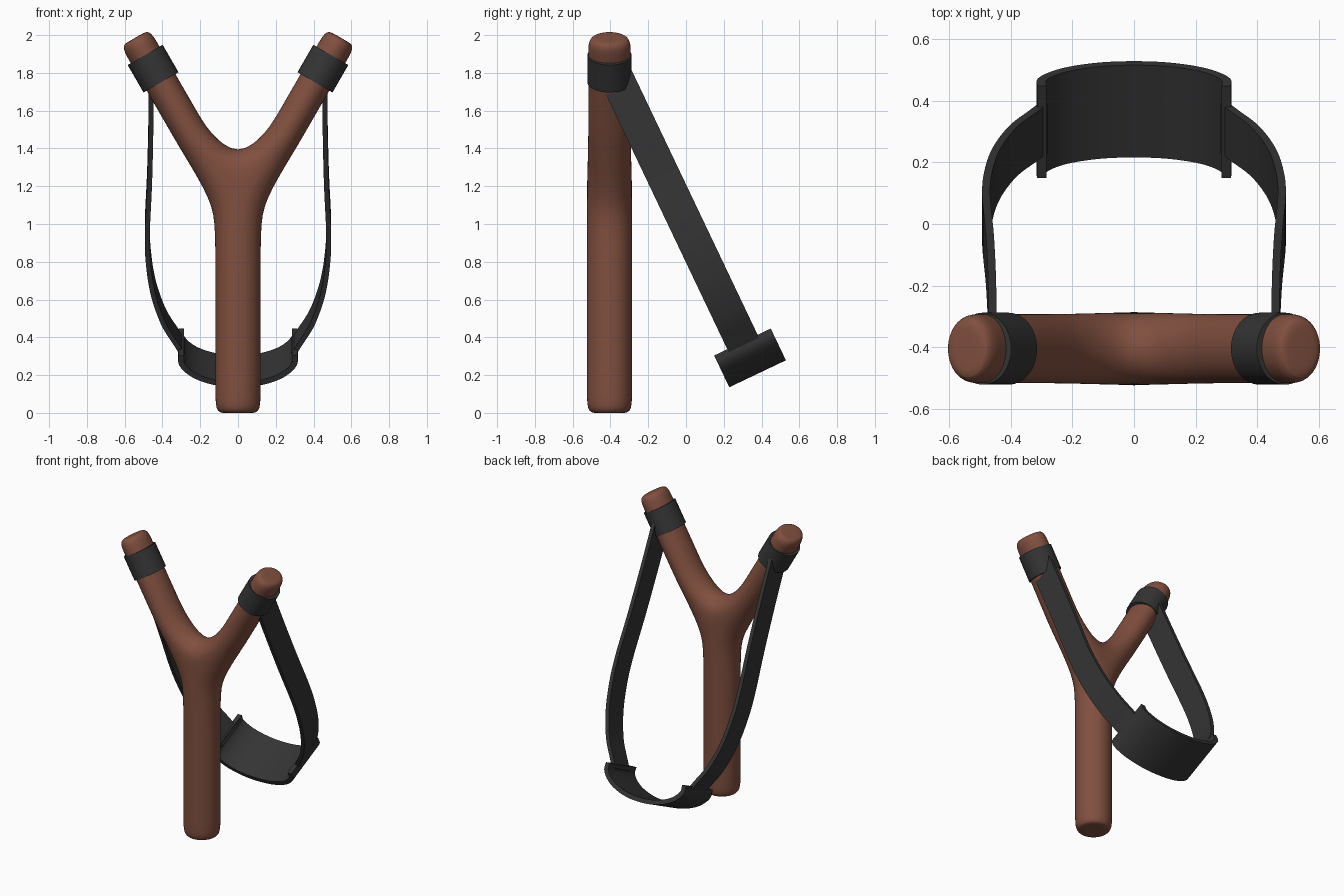
import bpy, bmesh, math
from mathutils import Vector

if "Cube" in bpy.data.objects:
    bpy.data.objects.remove(bpy.data.objects["Cube"])

def material(name, color):
    m = bpy.data.materials.new(name)
    m.diffuse_color = (*color, 1)
    m.use_nodes = True
    m.node_tree.nodes["Principled BSDF"].inputs["Base Color"].default_value = m.diffuse_color
    return m

WOOD = material("wood", (0.22, 0.08, 0.05))
RUBBER = material("rubber", (0.035, 0.035, 0.035))
Y0 = -0.405                                   # depth of the wooden fork
S, C = 0.5, math.sqrt(0.75)                   # fork arms lean 30 degrees

def make_object(name, bm, mat, mirror=False):
    bmesh.ops.recalc_face_normals(bm, faces=bm.faces)
    me = bpy.data.meshes.new(name)
    bm.to_mesh(me)
    bm.free()
    me.materials.append(mat)
    ob = bpy.data.objects.new(name, me)
    bpy.context.collection.objects.link(ob)
    bpy.ops.object.select_all(action='DESELECT')
    ob.select_set(True)
    bpy.context.view_layer.objects.active = ob
    bpy.ops.object.shade_smooth_by_angle(angle=math.radians(40))
    if mirror:
        m = ob.modifiers.new("mirror", 'MIRROR')
        m.use_clip = True
    return ob

def arm_point(t, off=0.0, y=0.0):
    """Point at distance t along the right arm, off = outward offset."""
    n = 0.522 - off
    return Vector((t * S - n * C, Y0 + y, t * C + n * S))

def bridge(bm, a, b, closed):
    for i in range(len(a) if closed else len(a) - 1):
        j = (i + 1) % len(a)
        bm.faces.new((a[i], a[j], b[j], b[i]))

def fan(bm, ring, co, closed):
    c = bm.verts.new(co)
    for i in range(len(ring) if closed else len(ring) - 1):
        bm.faces.new((ring[i], ring[(i + 1) % len(ring)], c))

# Wooden fork: right half lofted as half rings (handle), then full rings (arm)
N = 16
angles = [-math.pi / 2 + 2 * math.pi * i / N for i in range(N)]
half = angles[:N // 2 + 1]
bm = bmesh.new()
rings = []
for z, r in [(0, .065), (0, .105), (.035, .122), (.12, .122), (.6, .122), (.98, .122)]:
    rings.append([bm.verts.new((r * max(0, math.cos(a)) if 0 < i < N // 2 else 0,
                                Y0 + r * math.sin(a), z)) for i, a in enumerate(half)])
for a, b in zip(rings, rings[1:]):
    bridge(bm, a, b, False)
fan(bm, rings[0], (0, Y0, 0), False)

# Junction ring: outer half wraps the handle, inner half is the crotch seam
junction = []
for i, a in enumerate(angles):
    c, s = math.cos(a), math.sin(a)
    if i <= N // 2:
        x = 0.14 * c if 0 < i < N // 2 else 0
        junction.append(bm.verts.new((x, Y0 + .122 * s, 1.19 - .07 * c)))
    else:
        junction.append(bm.verts.new((0, Y0 + .12 * s, 1.19 - .165 * c)))
bridge(bm, rings[-1], junction[:N // 2 + 1], False)
prev = junction
for t, k in [(1.36, 1), (1.5, 1), (1.75, 1), (1.9, 1), (1.955, 1), (1.99, .86), (1.992, .5)]:
    ring = [bm.verts.new(arm_point(t, .09 * k * math.cos(a), .115 * k * math.sin(a))) for a in angles]
    bridge(bm, prev, ring, True)
    prev = ring
fan(bm, prev, arm_point(1.992), True)
fork = make_object("wooden_fork", bm, WOOD, True)
for p in fork.data.polygons:
    p.use_smooth = True
sub = fork.modifiers.new("smooth", 'SUBSURF')
sub.levels = sub.render_levels = 2

# Rubber cuffs around the arm tips
bm = bmesh.new()
cuff = []
for t in (1.719, 1.887):
    cuff.append([bm.verts.new(arm_point(t, .107 * math.cos(2 * math.pi * i / 32),
                                        .117 * math.sin(2 * math.pi * i / 32))) for i in range(32)])
bridge(bm, cuff[0], cuff[1], True)
for c in cuff:
    bm.faces.new(c)
make_object("cuffs", bm, RUBBER, True)

# Strap plane: "down" runs along the pulled band, "wide" across it
ORIGIN = Vector((0, .299, .375))
DOWN = Vector((0, .43, -.903)).normalized()
WIDE = Vector((0, .903, .43)).normalized()

def spline(pts, steps=6):
    p = [Vector(q) for q in pts]
    p = [2 * p[0] - p[1]] + p + [2 * p[-1] - p[-2]]
    out = []
    for a, b, c, d in zip(p, p[1:], p[2:], p[3:]):
        for k in range(steps):
            u = k / steps
            out.append(.5 * (2 * b + (c - a) * u + (2 * a - 5 * b + 4 * c - d) * u * u
                             + (3 * b - a - 3 * c + d) * u ** 3))
    return out + [p[-2]]

def ribbon(name, pts, width, thick, mirror=False):
    """Flat band following (x, down) points."""
    path = spline(pts)
    bm = bmesh.new()
    rings = []
    for i, q in enumerate(path):
        tan = (path[min(i + 1, len(path) - 1)] - path[max(i - 1, 0)]).normalized()
        nrm = Vector((tan.y, -tan.x)) * thick / 2
        rings.append([])
        for sn, sw in ((1, 1), (1, -1), (-1, -1), (-1, 1)):
            v = q + nrm * sn
            rings[-1].append(bm.verts.new(ORIGIN + Vector((v.x, 0, 0)) + DOWN * v.y + WIDE * sw * width / 2))
    for a, b in zip(rings, rings[1:]):
        bridge(bm, a, b, True)
    bm.faces.new(rings[0])
    bm.faces.new(rings[-1])
    return make_object(name, bm, RUBBER, mirror)

# Elastic straps, given as x against height
strap = [(.46, 1.79), (.461, 1.55), (.468, 1.25), (.48, .98), (.474, .82),
         (.448, .66), (.395, .51), (.33, .405), (.292, .345)]
ribbon("straps", [(x, (.375 - z) / .903) for x, z in strap], .178, .026, True)

# Pouch
side = [(.3, 0), (.298, .05), (.255, .1), (.19, .137), (.1, .163)]
ribbon("pouch", side + [(0, .171)] + [(-x, s) for x, s in reversed(side)], .332, .03)
